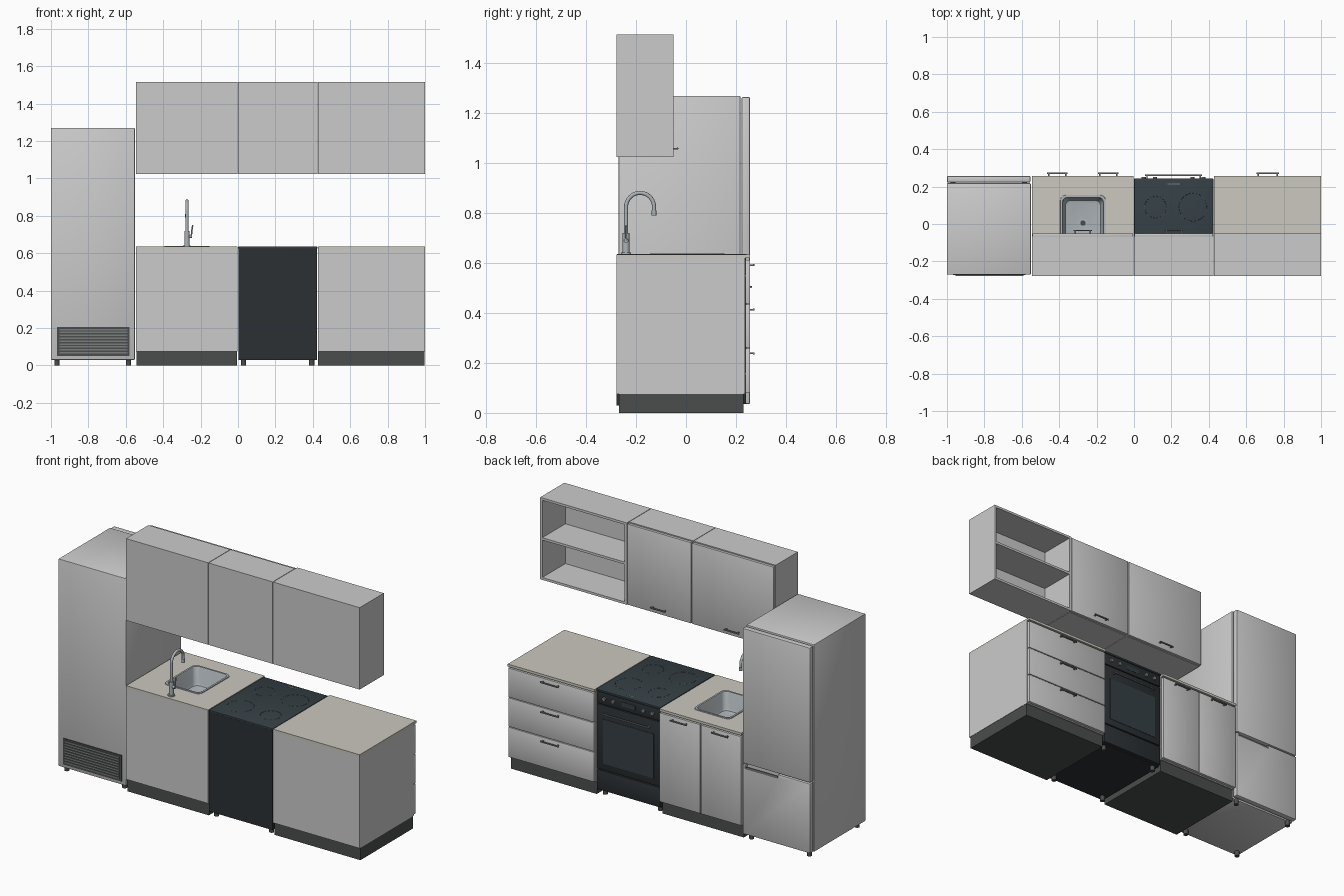
import bpy, bmesh, math
from mathutils import Vector

if "Cube" in bpy.data.objects:
    bpy.data.objects.remove(bpy.data.objects["Cube"])


def mat(name, r, g, b):
    m = bpy.data.materials.new(name)
    m.diffuse_color = (r, g, b, 1)
    m.use_nodes = True
    m.node_tree.nodes["Principled BSDF"].inputs["Base Color"].default_value = m.diffuse_color
    return m


STONE = mat("worktop_stone", 0.60, 0.58, 0.52)
DARK = mat("plinth_dark", 0.07, 0.075, 0.075)
BLACK = mat("oven_black", 0.025, 0.03, 0.034)
GLASS = mat("oven_glass", 0.035, 0.05, 0.058)
METAL = mat("brushed_metal", 0.42, 0.46, 0.48)
HANDLE = mat("handle_grey", 0.2, 0.21, 0.21)


def finish(name, bm, m=None, smooth=True):
    bmesh.ops.recalc_face_normals(bm, faces=bm.faces)
    me = bpy.data.meshes.new(name)
    bm.to_mesh(me)
    bm.free()
    ob = bpy.data.objects.new(name, me)
    bpy.context.collection.objects.link(ob)
    if m:
        me.materials.append(m)
    if smooth:
        bpy.ops.object.select_all(action='DESELECT')
        ob.select_set(True)
        bpy.context.view_layer.objects.active = ob
        bpy.ops.object.shade_smooth_by_angle(angle=math.radians(35))
    return ob


def box(name, x, y, z, m=None, bevel=0.0):
    bm = bmesh.new()
    bmesh.ops.create_cube(bm, size=1)
    for v in bm.verts:
        for i, (a, b) in enumerate((x, y, z)):
            v.co[i] = (a + b) / 2 + v.co[i] * (b - a)
    if bevel:
        bmesh.ops.bevel(bm, geom=bm.edges[:], offset=bevel, segments=2,
                        profile=0.5, affect='EDGES')
    return finish(name, bm, m, bool(bevel))


def rod(name, points, r, m=None, sides=16):
    """Round bar swept along a path, with closed ends."""
    pts = [Vector(p) for p in points]
    bm = bmesh.new()
    rings = []
    for i, p in enumerate(pts):
        t = (pts[min(i + 1, len(pts) - 1)] - pts[max(i - 1, 0)]).normalized()
        u = t.orthogonal().normalized() if i == 0 else (u - t * u.dot(t)).normalized()
        w = t.cross(u)
        ring = []
        for k in range(sides):
            a = math.tau * k / sides
            ring.append(bm.verts.new(p + r * (u * math.cos(a) + w * math.sin(a))))
        rings.append(ring)
    for a, b in zip(rings, rings[1:]):
        for k in range(sides):
            bm.faces.new((a[k], a[k - 1], b[k - 1], b[k]))
    bm.faces.new(rings[0])
    bm.faces.new(rings[-1])
    return finish(name, bm, m)


def loft(name, cx, cy, sections, m=None, cap_first=False):
    """Stack of rounded rectangles: (half width, half depth, corner radius, z)."""
    bm = bmesh.new()
    rings = []
    for hx, hy, r, z in sections:
        ring = []
        for k in range(4):
            ox = (hx - r) * (1, -1, -1, 1)[k]
            oy = (hy - r) * (1, 1, -1, -1)[k]
            for j in range(7):
                a = math.pi / 2 * (k + j / 6)
                ring.append(bm.verts.new((cx + ox + r * math.cos(a), cy + oy + r * math.sin(a), z)))
        rings.append(ring)
    n = len(rings[0])
    for a, b in zip(rings, rings[1:]):
        for k in range(n):
            bm.faces.new((a[k - 1], a[k], b[k], b[k - 1]))
    bm.faces.new(rings[-1])
    if cap_first:
        bm.faces.new(rings[0])
    return finish(name, bm, m)


def cut(ob, cutter):
    mod = ob.modifiers.new("cut", 'BOOLEAN')
    mod.object = cutter
    mod.solver = 'EXACT'
    cutter.hide_render = True
    cutter.hide_set(True)


def handle(name, cx, y, z, w=0.11, out=0.02, m=HANDLE):
    box(name + "_bar", (cx - w / 2, cx + w / 2), (y + out - 0.007, y + out), (z - 0.004, z + 0.004), m, 0.002)
    for s in (-1, 1):
        px = cx + s * (w / 2 - 0.01)
        box(name + "_post", (px - 0.004, px + 0.004), (y - 0.002, y + out - 0.004), (z - 0.003, z + 0.003), m)


def feet(name, xs, ys, h=0.035):
    for x in xs:
        for y in ys:
            rod(name, [(x, y, 0), (x, y, h)], 0.014, DARK)


# Fridge
box("fridge_body", (-1, -0.552), (-0.27, 0.218), (0.03, 1.27), None, 0.004)
box("fridge_upper_door", (-1, -0.554), (0.222, 0.257), (0.458, 1.265), None, 0.006)
lower = box("fridge_lower_door", (-1, -0.554), (0.222, 0.257), (0.035, 0.452), None, 0.006)
cut(lower, box("fridge_grip_cutter", (-0.79, -0.57), (0.235, 0.3), (0.43, 0.5)))
box("fridge_grip_lip", (-0.785, -0.575), (0.25, 0.257), (0.425, 0.44), HANDLE, 0.002)
feet("fridge_foot", (-0.968, -0.585), (-0.235, 0.215))
box("fridge_vent_panel", (-0.967, -0.58), (-0.274, -0.266), (0.05, 0.207), DARK)
for i in range(9):
    z = 0.064 + i * 0.0155
    box("fridge_vent_slat", (-0.955, -0.592), (-0.278, -0.272), (z, z + 0.008), HANDLE)

# Base cabinets with plinths and worktops
bases = {}
for name, x0, x1 in (("sink", -0.546, -0.003), ("drawer", 0.427, 1.0)):
    bases[name] = (
        box(name + "_cabinet", (x0, x1), (-0.278, 0.237), (0.075, 0.62)),
        box(name + "_worktop", (x0, x1), (-0.278, 0.257), (0.62, 0.635), STONE))
    box(name + "_plinth", (x0 + 0.002, x1 - 0.002), (-0.268, 0.23), (0, 0.08), DARK)

# Sink doors and drawer fronts
for s in (-1, 1):
    c = -0.2745 + s * 0.136
    box("sink_door", (c - 0.134, c + 0.134), (0.238, 0.256), (0.08, 0.612), None, 0.002)
    handle("sink_door_handle", c, 0.255, 0.592)
for z0, z1 in ((0.08, 0.258), (0.262, 0.434), (0.438, 0.612)):
    box("drawer_front", (0.429, 0.998), (0.238, 0.256), (z0, z1), None, 0.002)
    handle("drawer_handle", 0.715, 0.255, z1 - 0.02, 0.12)

# Sink basin set into the worktop
SX, SY = -0.273, 0.005
hole = loft("sink_cutter", SX, SY, [(0.117, 0.144, 0.03, 0.7), (0.117, 0.144, 0.03, 0.515)], None, True)
for ob in bases["sink"]:
    cut(ob, hole)
loft("sink_basin", SX, SY, [
    (0.122, 0.15, 0.03, 0.634), (0.121, 0.149, 0.03, 0.639), (0.110, 0.138, 0.028, 0.639),
    (0.107, 0.135, 0.028, 0.634), (0.100, 0.127, 0.03, 0.545), (0.094, 0.121, 0.03, 0.534),
    (0.082, 0.109, 0.03, 0.53)], METAL)
rod("sink_drain_ring", [(SX, SY, 0.529), (SX, SY, 0.533)], 0.024, METAL, 24)
rod("sink_drain_plug", [(SX, SY, 0.53), (SX, SY, 0.536)], 0.014, DARK, 24)

# Tap
FY, R = -0.24, 0.056
rod("tap_flange", [(SX, FY, 0.635), (SX, FY, 0.642)], 0.02, METAL, 24)
rod("tap_body", [(SX, FY, 0.64), (SX, FY, 0.72)], 0.014, METAL, 24)
arc = [(SX, FY + R - R * math.cos(math.pi * i / 20), 0.825 + R * math.sin(math.pi * i / 20)) for i in range(21)]
rod("tap_spout", [(SX, FY, 0.71)] + arc + [(SX, FY + 2 * R, 0.805)], 0.008, METAL)
rod("tap_nozzle", [(SX, FY + 2 * R, 0.81), (SX, FY + 2 * R, 0.79)], 0.0095, METAL)
rod("tap_lever_hub", [(SX, FY, 0.69), (SX + 0.026, FY, 0.69)], 0.009, METAL)
rod("tap_lever", [(SX + 0.023, FY, 0.69), (SX + 0.026, FY, 0.72), (SX + 0.031, FY, 0.75)], 0.004, METAL)

# Oven and hob
OX = 0.212
box("oven_body", (0.002, 0.423), (-0.278, 0.222), (0.03, 0.626), BLACK)
box("hob_plate", (0.001, 0.424), (-0.278, 0.243), (0.624, 0.636), GLASS, 0.003)
box("oven_control_panel", (0.004, 0.421), (0.22, 0.24), (0.552, 0.622), BLACK, 0.002)
box("oven_door", (0.004, 0.421), (0.22, 0.24), (0.16, 0.547), BLACK, 0.002)
box("oven_window", (0.045, 0.38), (0.238, 0.242), (0.2, 0.465), GLASS)
box("oven_bottom_drawer", (0.004, 0.421), (0.22, 0.24), (0.036, 0.154), BLACK, 0.002)
handle("oven_handle", OX, 0.239, 0.505, 0.305, 0.025)
box("oven_display", (OX - 0.045, OX + 0.045), (0.238, 0.2415), (0.575, 0.6), GLASS)
for dx in (-0.16, -0.1, 0.1, 0.16):
    rod("oven_knob", [(OX + dx, 0.238, 0.588), (OX + dx, 0.25, 0.588)], 0.011, HANDLE, 20)
for x, y, r in ((0.115, 0.09, 0.058), (0.315, 0.09, 0.075), (0.115, -0.14, 0.075), (0.315, -0.14, 0.058)):
    ring = [(x + r * math.cos(math.tau * i / 40), y + r * math.sin(math.tau * i / 40), 0.6355) for i in range(41)]
    rod("hob_ring", ring, 0.0012, DARK, 6)
box("hob_touch_strip", (0.18, 0.245), (0.212, 0.217), (0.635, 0.6367), HANDLE)
feet("oven_foot", (0.03, 0.394), (-0.245, 0.2))

# Closed wall cabinets
for name, x0, x1 in (("sink_wall", -0.546, -0.003), ("oven_wall", 0.0, 0.424)):
    box(name + "_cabinet", (x0, x1), (-0.278, -0.068), (1.025, 1.515))
    box(name + "_door", (x0 + 0.002, x1 - 0.002), (-0.067, -0.05), (1.027, 1.51), None, 0.002)
    handle(name + "_handle", (x0 + x1) / 2, -0.051, 1.058, 0.1)

# Open wall shelf unit
X0, X1, T = 0.427, 1.0, 0.014
for x in (X0, X1 - T):
    box("shelf_unit_side", (x, x + T), (-0.278, -0.05), (1.025, 1.515))
for name, z in (("bottom", 1.025), ("middle", 1.263), ("top", 1.515 - T)):
    box("shelf_unit_" + name, (X0 + T, X1 - T), (-0.278, -0.05), (z, z + T))
box("shelf_unit_back", (X0 + T, X1 - T), (-0.278, -0.268), (1.025 + T, 1.515 - T))
